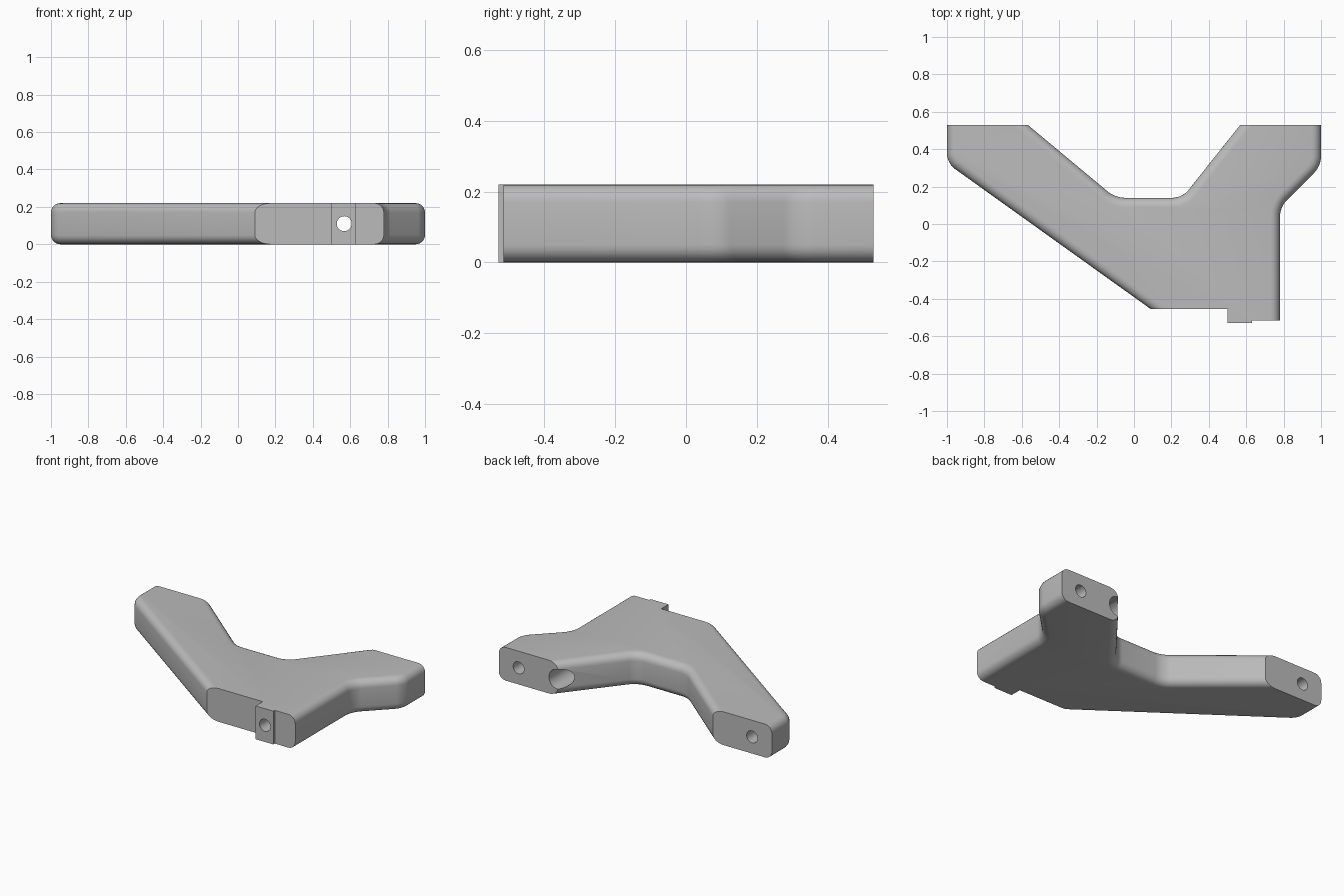
import bpy, bmesh, math

if "Cube" in bpy.data.objects:
    bpy.data.objects.remove(bpy.data.objects["Cube"], do_unlink=True)

HEIGHT = 0.22
ROUND = 0.05

grey = bpy.data.materials.new("plain grey")
grey.use_nodes = True
colour = (0.5, 0.5, 0.5, 1)
grey.diffuse_color = colour
grey.node_tree.nodes["Principled BSDF"].inputs["Base Color"].default_value = colour

# Outline of the bracket; True marks corners rounded in plan
outline = [
    (-1, 0.53, False), (-1, 0.325, True), (0.09, -0.455, False),
    (0.5, -0.455, False), (0.5, -0.53, False), (0.63, -0.53, False),
    (0.63, -0.515, False), (0.78, -0.515, False), (0.78, 0.09, True),
    (1, 0.31, True), (1, 0.53, False), (0.568, 0.53, False),
    (0.258, 0.14, True), (-0.1, 0.14, True), (-0.568, 0.53, False),
]


def centre(edge):
    return (edge.verts[0].co + edge.verts[1].co) / 2


# Extruded bracket body
bm = bmesh.new()
base = bm.faces.new([bm.verts.new((x, y, 0)) for x, y, r in outline])
extruded = bmesh.ops.extrude_face_region(bm, geom=[base])["geom"]
bmesh.ops.translate(bm, vec=(0, 0, HEIGHT),
                    verts=[v for v in extruded if isinstance(v, bmesh.types.BMVert)])
bmesh.ops.recalc_face_normals(bm, faces=bm.faces)

# Round the bends
bends = [(x, y) for x, y, r in outline if r]
uprights = [e for e in bm.edges if abs(centre(e).z - HEIGHT / 2) < 0.01
            and any(math.dist(centre(e).xy, p) < 0.001 for p in bends)]
bmesh.ops.bevel(bm, geom=uprights, offset=ROUND, segments=6, profile=0.5,
                affect='EDGES', clamp_overlap=False)

# Round the long rims, leaving the mounting ends square
rims = [e for e in bm.edges if abs(centre(e).z - HEIGHT / 2) > 0.1
        and -0.44 < centre(e).y < 0.52]
bmesh.ops.bevel(bm, geom=rims, offset=ROUND, segments=6, profile=0.5,
                affect='EDGES', clamp_overlap=False)
bmesh.ops.recalc_face_normals(bm, faces=bm.faces)

mesh = bpy.data.meshes.new("bracket")
bm.to_mesh(mesh)
bm.free()
mesh.materials.append(grey)
bracket = bpy.data.objects.new("bracket", mesh)
bpy.context.collection.objects.link(bracket)


def drill(name, x, y_start, y_end, radius):
    """Cut a round hole along y through the bracket."""
    bpy.ops.mesh.primitive_cylinder_add(
        vertices=32, radius=radius, depth=y_end - y_start,
        location=(x, (y_start + y_end) / 2, HEIGHT / 2),
        rotation=(math.pi / 2, 0, 0))
    cutter = bpy.context.object
    cutter.name = name
    cutter.hide_render = True
    cutter.data.materials.append(grey)
    cut = bracket.modifiers.new(name, 'BOOLEAN')
    cut.operation = 'DIFFERENCE'
    cut.solver = 'EXACT'
    cut.object = cutter
    bpy.context.view_layer.objects.active = bracket
    bpy.ops.object.modifier_apply(modifier=name)
    bpy.data.objects.remove(cutter, do_unlink=True)


# Blind holes in both arm ends, and a counterbored hole right through
for side in (-1, 1):
    drill("arm_hole", side * 0.855, 0.3, 0.6, 0.04)
drill("counterbore", 0.568, 0.3, 0.6, 0.065)
drill("through_hole", 0.568, -0.6, 0.4, 0.04)

bpy.ops.object.select_all(action='DESELECT')
bracket.select_set(True)
bpy.context.view_layer.objects.active = bracket
bpy.ops.object.shade_smooth_by_angle(angle=math.radians(30))
